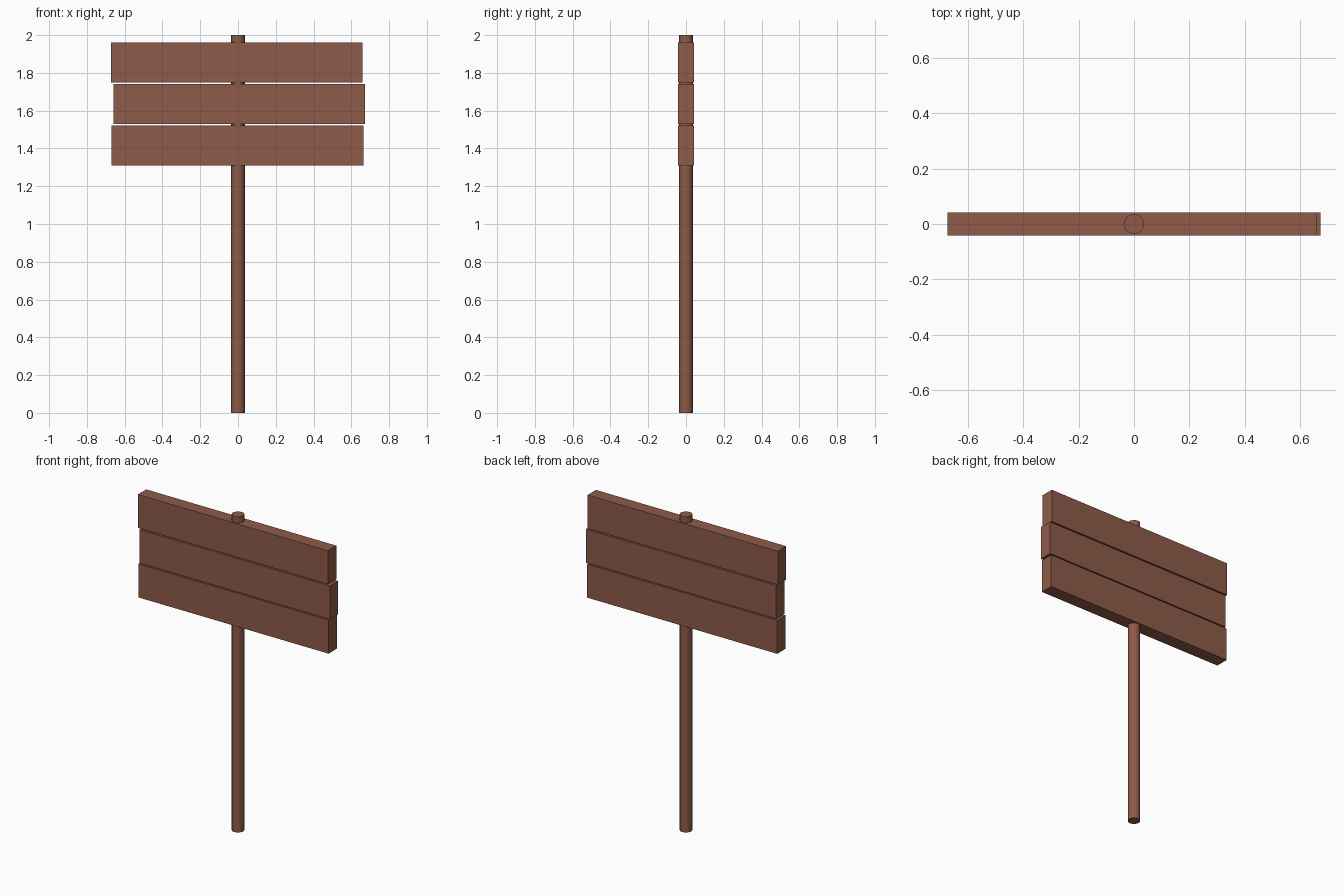
import bpy
import math

if "Cube" in bpy.data.objects:
    bpy.data.objects.remove(bpy.data.objects["Cube"])

wood = bpy.data.materials.new("brown_wood")
wood.diffuse_color = (0.27, 0.105, 0.067, 1)
wood.use_nodes = True
wood.node_tree.nodes["Principled BSDF"].inputs["Base Color"].default_value = wood.diffuse_color


def finish(name):
    obj = bpy.context.object
    obj.name = name
    obj.data.materials.append(wood)
    return obj


# Round post running the full height, its tip showing above the boards
bpy.ops.mesh.primitive_cylinder_add(vertices=32, radius=0.036, depth=2, location=(0, 0, 1))
finish("post")
bpy.ops.object.shade_smooth_by_angle(angle=math.radians(40))

# Three stacked boards, each shifted slightly sideways
BOARD_SIZE = (1.333, 0.084, 0.212)
for name, x, z in (("bottom_board", -0.002, 1.416),
                   ("middle_board", 0.0065, 1.635),
                   ("top_board", -0.0065, 1.855)):
    bpy.ops.mesh.primitive_cube_add(size=1, location=(x, 0, z))
    board = finish(name)
    board.scale = BOARD_SIZE
    bpy.ops.object.transform_apply(location=False, rotation=False, scale=True)
